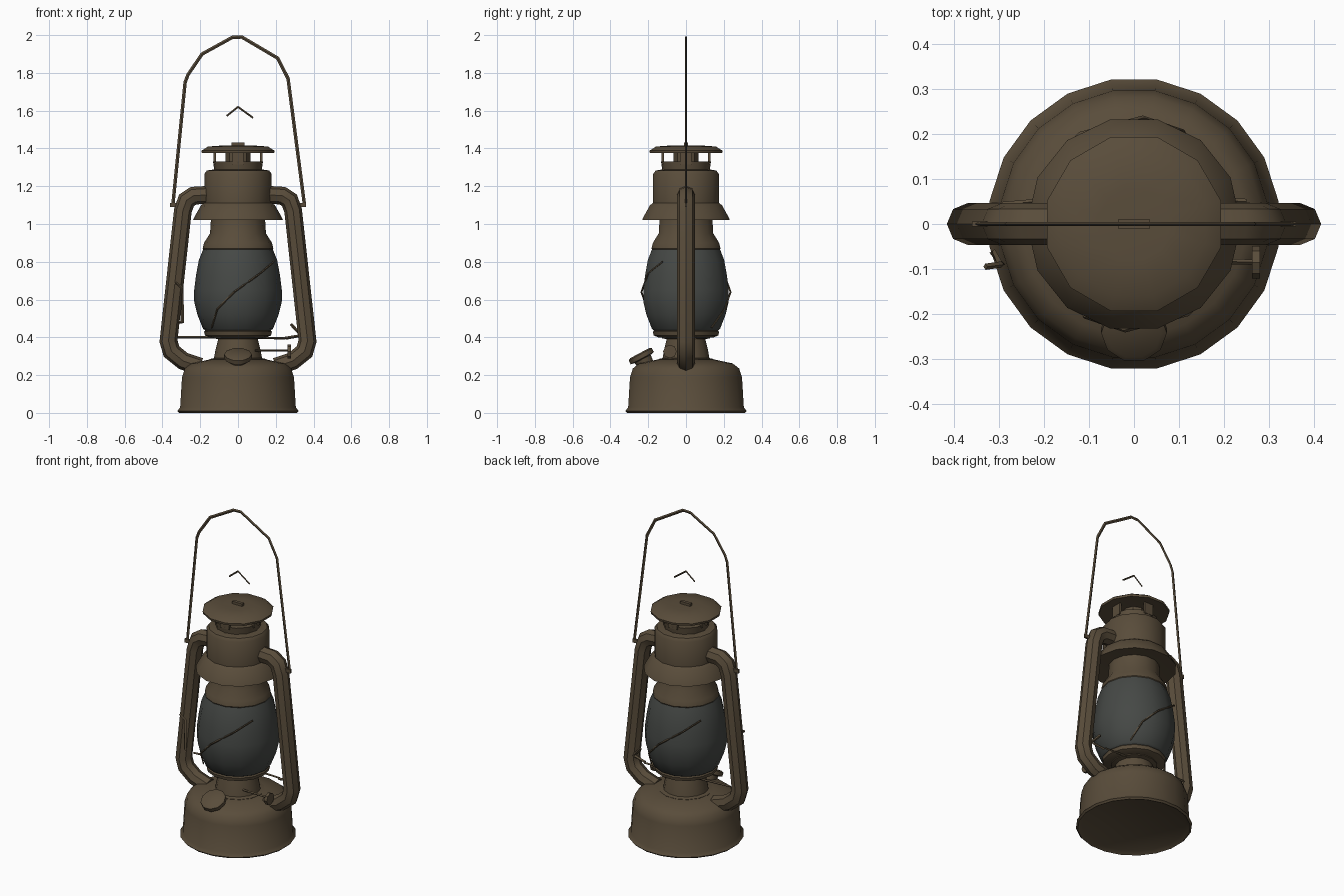
import bpy
import bmesh
from math import sin, cos, pi, radians
from mathutils import Vector

cube = bpy.data.objects.get("Cube")
if cube:
    bpy.data.objects.remove(cube, do_unlink=True)


def material(name, rgb):
    m = bpy.data.materials.new(name)
    m.use_nodes = True
    m.diffuse_color = (*rgb, 1)
    m.node_tree.nodes["Principled BSDF"].inputs["Base Color"].default_value = (*rgb, 1)
    return m


METAL = material("aged brown metal", (0.10, 0.073, 0.043))
GLASS = material("smoky glass", (0.06, 0.065, 0.06))


def smooth(ob, angle=40):
    bpy.ops.object.select_all(action="DESELECT")
    ob.select_set(True)
    bpy.context.view_layer.objects.active = ob
    bpy.ops.object.shade_smooth_by_angle(angle=radians(angle))


def add(name, bm, mat):
    bmesh.ops.recalc_face_normals(bm, faces=bm.faces)
    me = bpy.data.meshes.new(name)
    bm.to_mesh(me)
    bm.free()
    me.materials.append(mat)
    ob = bpy.data.objects.new(name, me)
    bpy.context.collection.objects.link(ob)
    smooth(ob)
    return ob


def lathe(name, profile, sides, mat=METAL, turn=0.0):
    """Closed turned part from (radius, height) points."""
    bm = bmesh.new()
    rings = [[bm.verts.new((r * cos(turn + 2 * pi * i / sides),
                            r * sin(turn + 2 * pi * i / sides), z))
              for i in range(sides)] for r, z in profile]
    for a, b in zip(rings, rings[1:]):
        for i in range(sides):
            j = (i + 1) % sides
            bm.faces.new((a[i], a[j], b[j], b[i]))
    bm.faces.new(rings[0])
    bm.faces.new(rings[-1])
    return add(name, bm, mat)


def tube(name, points, radius, sides=4, squash=1.0):
    """Sweep a polygon along a path with mitred corners."""
    pts = [Vector(p) for p in points]
    bm = bmesh.new()
    rings = []
    for k, p in enumerate(pts):
        before = (p - pts[max(k - 1, 0)]).normalized()
        after = (pts[min(k + 1, len(pts) - 1)] - p).normalized()
        t = (before + after).normalized()
        ref = Vector((0, 1, 0)) if abs(t.y) < 0.9 else Vector((0, 0, 1))
        side = (ref - t * ref.dot(t)).normalized()
        out = t.cross(side)
        mitre = 1 / max(t.dot(after if after.length else before), 0.5)
        rings.append([bm.verts.new(p + radius * (side * cos(2 * pi * i / sides) * squash
                                                 + out * sin(2 * pi * i / sides) * mitre))
                      for i in range(sides)])
    for a, b in zip(rings, rings[1:]):
        for i in range(sides):
            j = (i + 1) % sides
            bm.faces.new((a[i], a[j], b[j], b[i]))
    bm.faces.new(rings[0])
    bm.faces.new(rings[-1])
    return add(name, bm, METAL)


def box(name, centre, size):
    bm = bmesh.new()
    bmesh.ops.create_cube(bm, size=1)
    for v in bm.verts:
        v.co = Vector(centre) + Vector(a * b for a, b in zip(v.co, size))
    return add(name, bm, METAL)


# Fuel tank and burner
lathe("fuel_tank", [(0.29, 0.015), (0.315, 0), (0.325, 0.01), (0.31, 0.03), (0.30, 0.19),
                    (0.285, 0.235), (0.25, 0.262), (0.14, 0.285)], 20, turn=pi / 20)
lathe("burner_cone", [(0.15, 0.265), (0.15, 0.285), (0.127, 0.29), (0.12, 0.33),
                      (0.105, 0.39), (0.13, 0.395), (0.13, 0.41)], 14)
lathe("globe_plate", [(0.15, 0.40), (0.175, 0.41), (0.18, 0.43), (0.165, 0.445)], 14)

# Glass globe
lathe("glass_globe", [(0.165, 0.43), (0.185, 0.445), (0.215, 0.52), (0.232, 0.59),
                      (0.232, 0.65), (0.222, 0.73), (0.207, 0.81), (0.185, 0.865)], 14, GLASS)

# Upper body
lathe("globe_collar", [(0.18, 0.858), (0.187, 0.87), (0.18, 0.90), (0.148, 0.95),
                       (0.143, 1.03)], 14)
lathe("hood", [(0.15, 1.03), (0.238, 1.02), (0.232, 1.035), (0.195, 1.10), (0.178, 1.112),
               (0.178, 1.265), (0.165, 1.283), (0.12, 1.29)], 14)
lathe("chimney_neck", [(0.125, 1.28), (0.132, 1.33), (0.11, 1.33)], 12)
lathe("chimney_core", [(0.065, 1.32), (0.065, 1.385)], 8)
for i in range(4):
    a = pi / 2 * i
    box(f"vent_post_{i + 1}", (0.123 * cos(a), 0.123 * sin(a), 1.35),
        (0.014 if i % 2 == 0 else 0.06, 0.06 if i % 2 == 0 else 0.014, 0.07))
lathe("chimney_cap", [(0.12, 1.385), (0.198, 1.375), (0.20, 1.388), (0.165, 1.41),
                      (0.08, 1.416)], 12, turn=pi / 12)
box("cap_staple", (0, 0, 1.423), (0.07, 0.02, 0.016))

# Side air tubes and bail ears
for s, side in ((1, "left"), (-1, "right")):
    path = [(0.15, 1.155), (0.235, 1.15), (0.273, 1.125), (0.292, 1.07),
            (0.368, 0.38), (0.352, 0.325), (0.29, 0.275), (0.20, 0.245)]
    tube(side + "_air_tube", [(s * x, 0, z) for x, z in path], 0.047, 8)
    box(side + "_bail_ear", (s * 0.335, 0, 1.1), (0.05, 0.012, 0.022))

# Carrying handle and lifting ring
handle = [(-0.345, 1.1), (-0.28, 1.75), (-0.265, 1.79), (-0.19, 1.9), (-0.03, 1.988),
          (0.02, 1.99), (0.21, 1.878), (0.265, 1.77), (0.352, 1.1)]
tube("carrying_handle", [(x, 0, z) for x, z in handle], 0.009, 4, 0.5)
tube("lifting_ring", [(-0.06, 0, 1.572), (0, 0, 1.62), (0.08, 0, 1.562)], 0.005, 4, 0.5)

# Tilted filler cap
filler = lathe("filler_cap", [(0.045, -0.075), (0.05, -0.03), (0.073, -0.025),
                              (0.073, -0.002), (0.06, 0.005)], 10)
filler.location = (0, -0.243, 0.312)
filler.rotation_euler = (radians(28), 0, 0)

# Wick knob on its shaft
tube("wick_shaft", [(0.09, -0.08, 0.33), (0.27, -0.085, 0.33)], 0.006)
tube("wick_knob", [(0.262, -0.085, 0.325), (0.28, -0.085, 0.325)], 0.036, 8)

# Globe lift lever and guard wires
tube("lift_rod", [(-0.33, 0.04, 0.40), (-0.10, 0.06, 0.40), (0.25, 0.05, 0.395)], 0.006)
tube("lift_lever", [(0.25, 0.04, 0.395), (0.335, 0.03, 0.41), (0.28, 0.04, 0.47)], 0.008)
tube("lever_hook", [(-0.33, -0.095, 0.69), (-0.295, -0.09, 0.66), (-0.295, -0.09, 0.48),
                    (-0.315, -0.06, 0.48)], 0.007)
for s, name in ((1, "back"), (-1, "front")):
    tube(name + "_guard_wire", [(s * -0.19, s * 0.125, 0.80), (s * -0.12, s * 0.20, 0.74),
                                (s * 0.02, s * 0.236, 0.64), (s * 0.11, s * 0.205, 0.55),
                                (s * 0.14, s * 0.135, 0.45)], 0.005)
